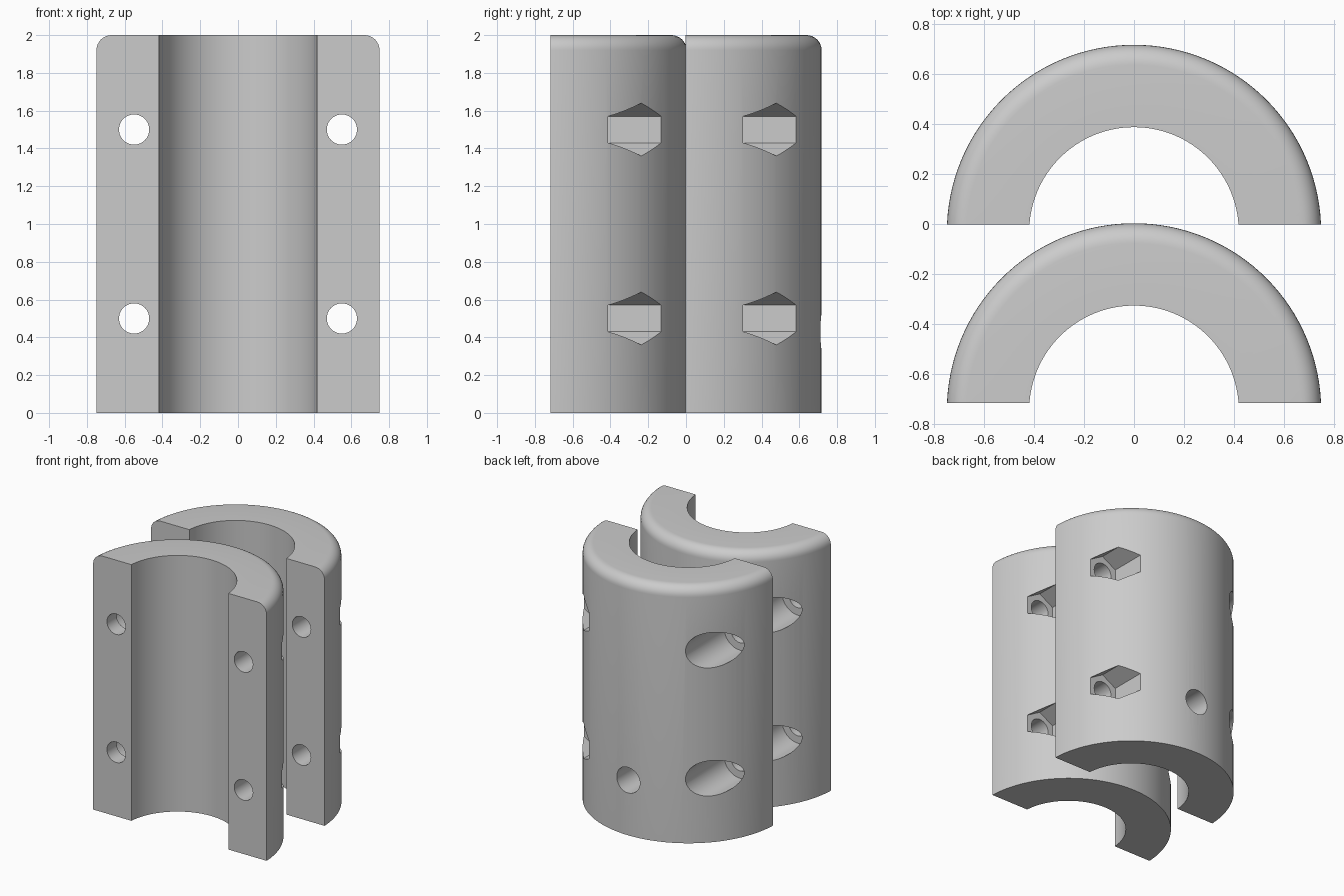
import bpy, bmesh, math
from mathutils import Matrix

if "Cube" in bpy.data.objects:
    bpy.data.objects.remove(bpy.data.objects["Cube"])

R_OUT, R_IN, HEIGHT, FILLET = 0.75, 0.42, 2.0, 0.08
AXIS_Y = -0.03          # cylinder axis sits slightly beyond the split face
BOLT_X, BOLT_Z = 0.55, (0.5, 1.5)

grey = bpy.data.materials.new("light grey")
grey.diffuse_color = (0.6, 0.6, 0.6, 1)
grey.use_nodes = True
grey.node_tree.nodes["Principled BSDF"].inputs["Base Color"].default_value = grey.diffuse_color


def make_object(name, bm):
    bmesh.ops.recalc_face_normals(bm, faces=bm.faces)
    mesh = bpy.data.meshes.new(name)
    bm.to_mesh(mesh)
    bm.free()
    obj = bpy.data.objects.new(name, mesh)
    bpy.context.collection.objects.link(obj)
    mesh.materials.append(grey)
    return obj


def y_prism(name, x, z, radius, y0, y1, sides):
    """Prism along y, with one corner pointing up."""
    bm = bmesh.new()
    turn = Matrix.Rotation(math.pi / 2, 4, 'X')
    bmesh.ops.create_cone(bm, cap_ends=True, segments=sides, radius1=radius,
                          radius2=radius, depth=y1 - y0,
                          matrix=Matrix.Translation((x, (y0 + y1) / 2, z)) @ turn)
    return make_object(name, bm)


def sleeve():
    """Lathed tube with a rounded upper outer rim."""
    rim = [(R_OUT - FILLET + FILLET * math.cos(a), HEIGHT - FILLET + FILLET * math.sin(a))
           for a in (math.pi / 2 * i / 8 for i in range(9))]
    profile = [(R_IN, 0), (R_OUT, 0)] + rim + [(R_IN, HEIGHT)]
    steps = 128
    bm = bmesh.new()
    rings = []
    for s in range(steps):
        t = 2 * math.pi * s / steps
        rings.append([bm.verts.new((r * math.cos(t), AXIS_Y + r * math.sin(t), z))
                      for r, z in profile])
    n = len(profile)
    for s in range(steps):
        a, b = rings[s], rings[(s + 1) % steps]
        for i in range(n):
            j = (i + 1) % n
            bm.faces.new((a[i], a[j], b[j], b[i]))
    return bm


def cut(obj, cutter):
    mod = obj.modifiers.new("cut", 'BOOLEAN')
    mod.operation, mod.solver, mod.object = 'DIFFERENCE', 'EXACT', cutter
    bpy.context.view_layer.objects.active = obj
    bpy.ops.object.modifier_apply(modifier=mod.name)
    bpy.data.objects.remove(cutter)


def clamp_half(name, y, cable_hole):
    obj = make_object(name, sleeve())
    # Remove everything in front of the split face
    bm = bmesh.new()
    bmesh.ops.create_cube(bm, size=1, matrix=Matrix.Translation((0, -1, 1))
                          @ Matrix.Diagonal((3, 2, 3, 1)))
    cut(obj, make_object("split_cutter", bm))
    for z in BOLT_Z:
        # Bolt holes on both sides, nut pocket on the right, head recess on the left
        for x in (-BOLT_X, BOLT_X):
            cut(obj, y_prism("bolt_cutter", x, z, 0.08, -0.2, 1, 40))
        cut(obj, y_prism("nut_cutter", BOLT_X, z, 0.14, 0.30, 1, 6))
        cut(obj, y_prism("head_cutter", -BOLT_X, z, 0.138, 0.12, 1, 48))
    if cable_hole:
        cut(obj, y_prism("cable_cutter", 0, 0.43, 0.1, 0.2, 1, 40))
    obj.location.y = y
    bpy.ops.object.select_all(action='DESELECT')
    obj.select_set(True)
    bpy.context.view_layer.objects.active = obj
    bpy.ops.object.shade_smooth_by_angle(angle=math.radians(25))


clamp_half("front_clamp_half", -0.717, False)
clamp_half("rear_clamp_half", -0.002, True)
